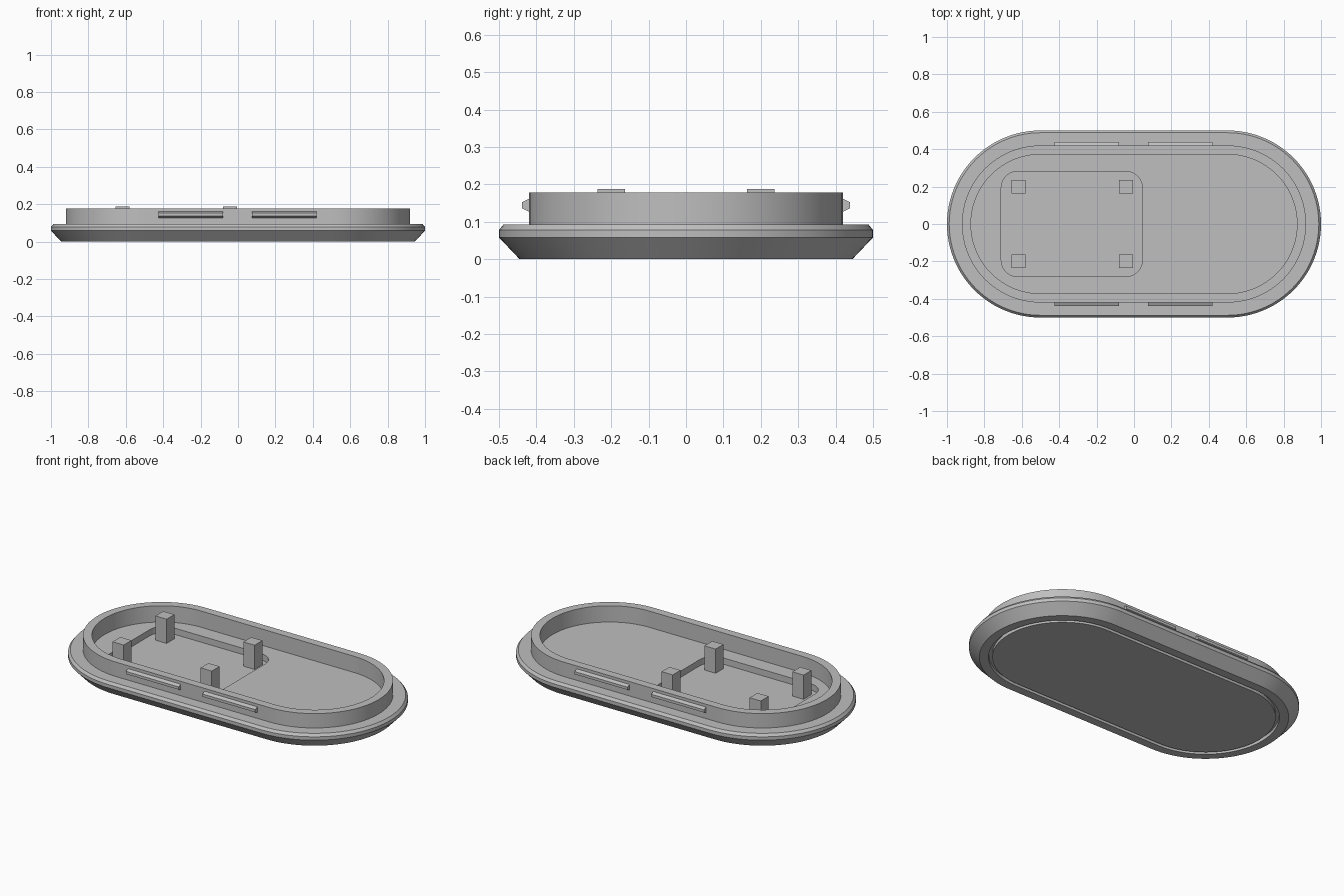
import bpy, bmesh, math

if "Cube" in bpy.data.objects:
    bpy.data.objects.remove(bpy.data.objects["Cube"])

grey = bpy.data.materials.new("plain grey")
grey.diffuse_color = (0.52, 0.52, 0.52, 1)
grey.use_nodes = True
grey.node_tree.nodes["Principled BSDF"].inputs["Base Color"].default_value = grey.diffuse_color


def rounded_rect(cx, cy, half_x, half_y, r, steps):
    """Counter-clockwise outline of a rectangle with round corners."""
    pts = []
    corners = [(1, 1), (-1, 1), (-1, -1), (1, -1)]
    for i, (sx, sy) in enumerate(corners):
        for k in range(steps + 1):
            a = math.radians(90 * i + 90 * k / steps)
            p = (cx + sx * (half_x - r) + r * math.cos(a),
                 cy + sy * (half_y - r) + r * math.sin(a))
            if not pts or math.dist(p, pts[-1]) > 1e-5:
                pts.append(p)
    if math.dist(pts[0], pts[-1]) < 1e-5:
        pts.pop()
    return pts


def loft(name, outlines):
    """Closed solid through a list of (outline, z) rings, capped at both ends."""
    bm = bmesh.new()
    rings = [[bm.verts.new((x, y, z)) for x, y in pts] for pts, z in outlines]
    n = len(rings[0])
    for a, b in zip(rings, rings[1:]):
        for i in range(n):
            j = (i + 1) % n
            bm.faces.new((a[i], a[j], b[j], b[i]))
    bm.faces.new(rings[0][::-1])
    bm.faces.new(rings[-1])
    bmesh.ops.recalc_face_normals(bm, faces=bm.faces)
    mesh = bpy.data.meshes.new(name)
    bm.to_mesh(mesh)
    bm.free()
    mesh.materials.append(grey)
    ob = bpy.data.objects.new(name, mesh)
    bpy.context.collection.objects.link(ob)
    return ob


def activate(ob):
    bpy.ops.object.select_all(action='DESELECT')
    ob.select_set(True)
    bpy.context.view_layer.objects.active = ob


# Tray body: end radius and height, from underside panel round to inner floor
profile = [
    (0.375, 0.0), (0.375, 0.02), (0.395, 0.02), (0.395, 0.0),  # underside groove
    (0.445, 0.0), (0.5, 0.058), (0.5, 0.078), (0.488, 0.093),  # flared flange
    (0.42, 0.093), (0.42, 0.178), (0.372, 0.178),              # upright wall
    (0.372, 0.082),                                            # inner floor
]
tray = loft("tray_body",
            [(rounded_rect(0, 0, 0.5 + r, r, r, 24), z) for r, z in profile])

# Rounded pocket sunk into the floor
pocket = rounded_rect(-0.3325, 0, 0.3775, 0.282, 0.09, 10)
cutter = loft("pocket_cutter", [(pocket, 0.045), (pocket, 0.13)])
cutter.hide_render = True
mod = tray.modifiers.new("pocket", 'BOOLEAN')
mod.operation = 'DIFFERENCE'
mod.solver = 'EXACT'
mod.object = cutter
activate(tray)
bpy.ops.object.modifier_apply(modifier=mod.name)
bpy.data.objects.remove(cutter, do_unlink=True)
bpy.ops.object.shade_smooth_by_angle(angle=math.radians(20))

# Four square posts standing in the pocket
for x in (-0.6175, -0.0425):
    for y in (-0.2, 0.2):
        square = [(x + sx * 0.0365, y + sy * 0.0365)
                  for sx, sy in ((-1, -1), (1, -1), (1, 1), (-1, 1))]
        loft("post", [(square, 0.044), (square, 0.188)])

# Tapered snap ridges on the long sides
for side in (-1, 1):
    for x0, x1 in ((-0.425, -0.08), (0.075, 0.42)):
        rings = [(0.41, 0.127, 0.161), (0.42, 0.127, 0.161), (0.439, 0.136, 0.152)]
        ridge = loft("snap_ridge", [([(x0, z0), (x1, z0), (x1, z1), (x0, z1)], y)
                                    for y, z0, z1 in rings])
        # rings were lofted along z: swap so they run outward along y
        for v in ridge.data.vertices:
            x, z, y = v.co
            v.co = (x, side * y, z)
        bm = bmesh.new()
        bm.from_mesh(ridge.data)
        bmesh.ops.recalc_face_normals(bm, faces=bm.faces)
        bm.to_mesh(ridge.data)
        bm.free()
